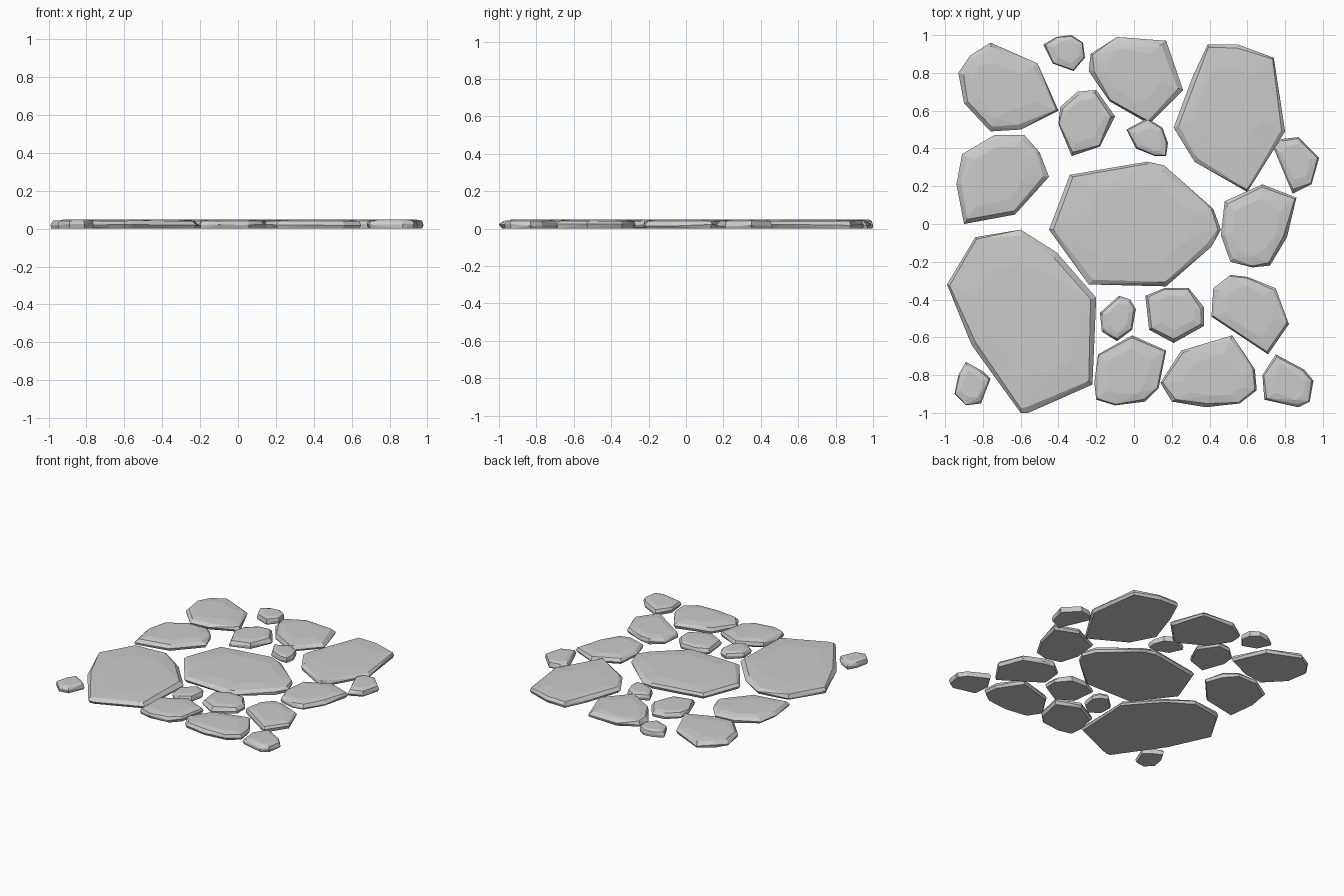
import bpy, bmesh, random
from mathutils import Vector

random.seed(4)
HEIGHT = 0.05


def stone(name, *outline):
    """Flat faceted paving stone: hull of a foot, waist, shoulder and crown ring."""
    pts = [Vector(p) for p in outline]
    mid = sum(pts, Vector((0, 0))) / len(pts)
    bm = bmesh.new()
    for p in pts:
        arm = p - mid
        out = arm.normalized()
        reach = min(1.0, arm.length / 0.25)
        rings = (
            (p - out * random.uniform(0.004, 0.02) * reach, 0.0),
            (p, random.uniform(0.012, 0.026)),
            (p - out * random.uniform(0.008, 0.035) * reach, random.uniform(0.040, 0.043)),
            (mid + arm * random.uniform(0.55, 0.7), HEIGHT),
        )
        for q, z in rings:
            bm.verts.new((q.x, q.y, z))
    hull = bmesh.ops.convex_hull(bm, input=bm.verts[:])
    loose = {v for v in hull["geom_interior"] if isinstance(v, bmesh.types.BMVert)}
    bmesh.ops.delete(bm, geom=list(loose), context='VERTS')
    bmesh.ops.dissolve_limit(bm, angle_limit=0.02, verts=bm.verts[:], edges=bm.edges[:])
    bmesh.ops.recalc_face_normals(bm, faces=bm.faces[:])
    mesh = bpy.data.meshes.new(name)
    bm.to_mesh(mesh)
    bm.free()
    bpy.context.collection.objects.link(bpy.data.objects.new(name, mesh))


# Back row
stone("stone_back_left", (-.76, .96), (-.51, .85), (-.40, .60), (-.60, .50),
      (-.76, .49), (-.90, .64), (-.93, .80), (-.87, .89))
stone("pebble_back", (-.48, .95), (-.41, .99), (-.33, 1), (-.27, .96),
      (-.26, .88), (-.32, .81), (-.43, .85))
stone("stone_back_middle", (-.09, .99), (.17, .97), (.26, .71), (.08, .53),
      (-.13, .65), (-.24, .81), (-.23, .90))
stone("slab_back_right", (.39, .95), (.55, .95), (.74, .88), (.80, .49),
      (.60, .17), (.32, .33), (.21, .51), (.31, .78))
stone("cobble_back", (-.30, .70), (-.20, .71), (-.10, .57), (-.18, .41),
      (-.33, .36), (-.40, .53), (-.39, .62))
stone("pebble_back_middle", (-.04, .50), (.07, .56), (.15, .51), (.18, .43),
      (.17, .36), (.11, .36), (.01, .40))

# Middle row
stone("stone_left", (-.74, .47), (-.58, .47), (-.50, .38), (-.45, .25),
      (-.63, .05), (-.90, 0), (-.94, .21), (-.91, .37))
stone("slab_centre", (-.34, .26), (.07, .33), (.16, .31), (.42, .08),
      (.46, -.03), (.41, -.12), (.17, -.33), (-.24, -.32), (-.45, -.03))
stone("pebble_right", (.78, .45), (.87, .46), (.98, .35), (.94, .21),
      (.84, .16), (.74, .40))
stone("stone_right", (.68, .21), (.86, .14), (.81, -.07), (.72, -.22),
      (.63, -.23), (.51, -.20), (.46, -.06), (.48, .12))

# Front rows
stone("slab_front_left", (-.84, -.07), (-.60, -.03), (-.41, -.15), (-.20, -.39),
      (-.22, -.85), (-.56, -1), (-.60, -1), (-.86, -.64), (-.99, -.32))
stone("pebble_middle", (-.08, -.38), (-.02, -.40), (.01, -.45), (-.01, -.56),
      (-.09, -.62), (-.17, -.57), (-.18, -.47))
stone("cobble_front", (.16, -.34), (.29, -.34), (.37, -.44), (.37, -.54),
      (.21, -.63), (.08, -.56), (.06, -.38))
stone("stone_front_right", (.51, -.27), (.60, -.28), (.75, -.34), (.82, -.53),
      (.71, -.69), (.50, -.55), (.41, -.49), (.42, -.34))
stone("stone_front_middle", (-.01, -.59), (.17, -.67), (.13, -.87), (.06, -.94),
      (-.10, -.96), (-.20, -.93), (-.21, -.84), (-.19, -.69))
stone("stone_front", (.52, -.59), (.64, -.77), (.65, -.88), (.56, -.95),
      (.38, -.97), (.20, -.94), (.14, -.84), (.25, -.67))
stone("cobble_front_right", (.75, -.69), (.90, -.77), (.95, -.83), (.93, -.94),
      (.87, -.97), (.69, -.93), (.68, -.80))
stone("pebble_front_left", (-.89, -.73), (-.80, -.78), (-.76, -.82), (-.81, -.95),
      (-.89, -.96), (-.95, -.90), (-.93, -.80))
